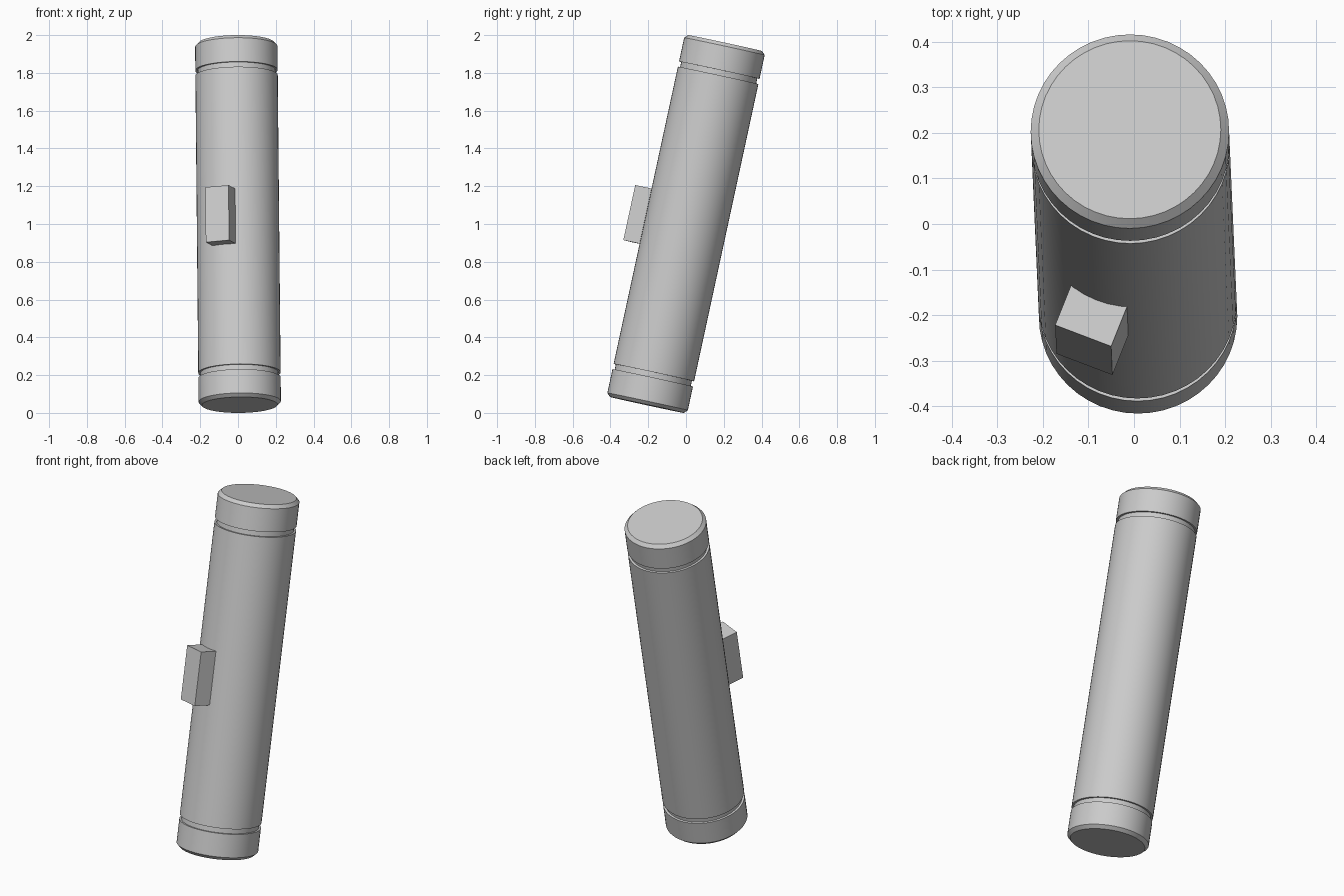
import bpy
import bmesh
import math
from mathutils import Matrix, Vector

cube = bpy.data.objects.get("Cube")
if cube:
    bpy.data.objects.remove(cube)

RADIUS = 0.218
CHAMFER = 0.018
HALF = 0.98
SEGMENTS = 48

# Whole model leans back, with a very slight lean to the side
axis = Vector((-0.0094, 0.2113, 0.977)).normalized()
lean = Vector((0, 0, 1)).rotation_difference(axis).to_matrix().to_4x4()
pose = Matrix.Translation((0, 0, 1)) @ lean

grey = bpy.data.materials.new("light_grey")
grey.use_nodes = True
colour = (0.6, 0.6, 0.6, 1)
grey.diffuse_color = colour
grey.node_tree.nodes["Principled BSDF"].inputs["Base Color"].default_value = colour


def make_object(name, bm):
    bmesh.ops.recalc_face_normals(bm, faces=bm.faces)
    mesh = bpy.data.meshes.new(name)
    bm.to_mesh(mesh)
    bm.free()
    mesh.materials.append(grey)
    obj = bpy.data.objects.new(name, mesh)
    bpy.context.collection.objects.link(obj)
    obj.matrix_world = pose
    return obj


# Tube: mirrored profile of chamfered end caps, grooves and straight body
upper = [
    (RADIUS, 0.805),
    (RADIUS - 0.012, 0.805),
    (RADIUS - 0.012, 0.833),
    (RADIUS, 0.833),
    (RADIUS, HALF - CHAMFER),
    (RADIUS - CHAMFER, HALF),
]
profile = [(r, -h) for r, h in reversed(upper)] + upper

bm = bmesh.new()
rings = []
for r, h in profile:
    angles = [math.tau * i / SEGMENTS for i in range(SEGMENTS)]
    rings.append([bm.verts.new((r * math.cos(a), r * math.sin(a), h)) for a in angles])
for low, high in zip(rings, rings[1:]):
    for i in range(SEGMENTS):
        j = (i + 1) % SEGMENTS
        bm.faces.new((low[i], low[j], high[j], high[i]))
bm.faces.new(rings[0])
bm.faces.new(rings[-1])
tube = make_object("tube", bm)

bpy.ops.object.select_all(action="DESELECT")
tube.select_set(True)
bpy.context.view_layer.objects.active = tube
bpy.ops.object.shade_smooth_by_angle(angle=math.radians(30))

# Block on the front, set radially and sunk into the tube wall
inner, outer = 0.195, 0.303
bottom, top = -0.153, 0.145
bm = bmesh.new()
bmesh.ops.create_cube(bm, size=1)
bmesh.ops.scale(bm, vec=(0.132, outer - inner, top - bottom), verts=bm.verts)
bmesh.ops.translate(bm, vec=(0, -(outer + inner) / 2, (top + bottom) / 2), verts=bm.verts)
bmesh.ops.rotate(bm, matrix=Matrix.Rotation(math.radians(-21.3), 3, "Z"), verts=bm.verts)
make_object("side_block", bm)
